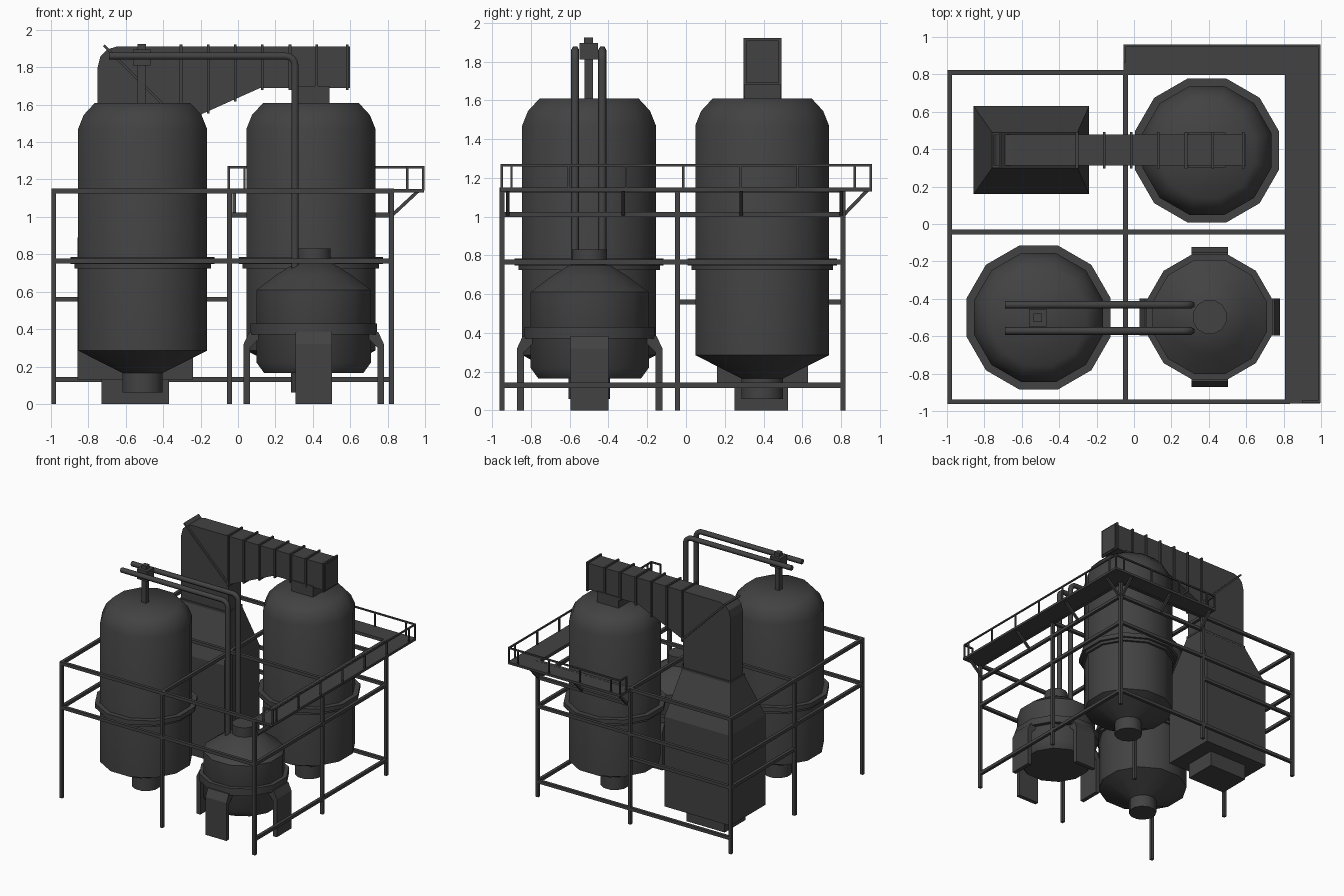
import bpy, bmesh, math
from mathutils import Vector

if "Cube" in bpy.data.objects:
    bpy.data.objects.remove(bpy.data.objects["Cube"])

steel = bpy.data.materials.new("dark_steel")
steel.use_nodes = True
STEEL_RGBA = (0.055, 0.055, 0.055, 1)
steel.diffuse_color = STEEL_RGBA
steel.node_tree.nodes["Principled BSDF"].inputs["Base Color"].default_value = STEEL_RGBA


def finish(name, bm, smooth=False):
    bmesh.ops.recalc_face_normals(bm, faces=bm.faces)
    mesh = bpy.data.meshes.new(name)
    bm.to_mesh(mesh)
    bm.free()
    mesh.materials.append(steel)
    ob = bpy.data.objects.new(name, mesh)
    bpy.context.collection.objects.link(ob)
    if smooth:
        bpy.ops.object.select_all(action='DESELECT')
        ob.select_set(True)
        bpy.context.view_layer.objects.active = ob
        bpy.ops.object.shade_smooth_by_angle(angle=math.radians(50))
    return ob


def skin(bm, loops):
    """Join equal-length loops of points into a capped solid."""
    rings = [[bm.verts.new(p) for p in loop] for loop in loops]
    n = len(rings[0])
    for a, b in zip(rings, rings[1:]):
        for i in range(n):
            j = (i + 1) % n
            bm.faces.new((a[i], a[j], b[j], b[i]))
    bm.faces.new(rings[0])
    bm.faces.new(rings[-1])


def rect(x0, x1, y0, y1, z):
    return [(x0, y0, z), (x1, y0, z), (x1, y1, z), (x0, y1, z)]


def box(bm, x0, x1, y0, y1, z0, z1):
    skin(bm, [rect(x0, x1, y0, y1, z0), rect(x0, x1, y0, y1, z1)])


def bar(bm, p, q, t):
    """Square bar between two points."""
    p, q = Vector(p), Vector(q)
    d = (q - p).normalized()
    side = d.cross((0, 0, 1) if abs(d.z) < 0.9 else (0, 1, 0)).normalized() * t / 2
    up = d.cross(side)
    skin(bm, [[c + side + up, c - side + up, c - side - up, c + side - up] for c in (p, q)])


def lathe(name, cx, cy, profile, sides=12):
    """Turn (flat-to-flat radius, height) pairs about a vertical axis."""
    bm = bmesh.new()
    k = 1 / math.cos(math.pi / sides)
    angles = [2 * math.pi * (i + 0.5) / sides for i in range(sides)]
    skin(bm, [[(cx + r * k * math.cos(a), cy + r * k * math.sin(a), z) for a in angles]
              for r, z in profile])
    return finish(name, bm, True)


def prism_y(bm, outline, y0, y1):
    skin(bm, [[(x, y, z) for x, z in outline] for y in (y0, y1)])


# Two tall tanks with support collars
TANK = [(.107, .06), (.107, .165), (.345, .285), (.345, 1.47), (.315, 1.545), (.255, 1.61)]
COLLAR = [(.365, .725), (.365, .748), (.385, .748), (.385, .785)]
for label, cx, cy in (("front", -.51, -.5), ("rear", .39, .393)):
    lathe(label + "_tank", cx, cy, TANK)
    lathe(label + "_tank_collar", cx, cy, COLLAR)

# Small reactor vessel with ring and four bent legs
RX, RY = .405, -.497
lathe("reactor_vessel", RX, RY, [(.265, .165), (.305, .22), (.305, .61), (.2, .69), (.105, .75)])
lathe("reactor_outlet", RX, RY, [(.09, .7), (.09, .83)])
lathe("reactor_ring", RX, RY, [(.337, .37), (.337, .43)])
leg = [(.34, 0), (.375, 0), (.375, .32), (.345, .385), (.29, .385), (.29, .35), (.34, .3)]
bm = bmesh.new()
for i in range(4):
    c, s = round(math.cos(i * math.pi / 2)), round(math.sin(i * math.pi / 2))
    skin(bm, [[(RX + c * r - s * w, RY + s * r + c * w, z) for r, z in leg] for w in (-.098, .098)])
finish("reactor_legs", bm)

# Twin transfer pipes with rounded elbows
for label, y in (("front", -.572), ("rear", -.432)):
    cu = bpy.data.curves.new(label + "_transfer_pipe", 'CURVE')
    cu.dimensions = '3D'
    cu.bevel_depth = .021
    cu.bevel_resolution = 1
    cu.use_fill_caps = True
    sp = cu.splines.new('POLY')
    bend = [(.255 + .05 * math.sin(a), 1.81 + .05 * math.cos(a))
            for a in (i * math.pi / 8 for i in range(5))]
    path = [(-.69, 1.86)] + bend + [(.305, .7)]
    sp.points.add(len(path) - 1)
    for pt, (x, z) in zip(sp.points, path):
        pt.co = (x, y, z, 1)
    cu.materials.append(steel)
    bpy.context.collection.objects.link(bpy.data.objects.new(cu.name, cu))

# Valve stem on the front tank
bm = bmesh.new()
for half, z0, z1 in ((.021, 1.6, 1.82), (.047, 1.81, 1.895), (.023, 1.89, 1.925)):
    box(bm, -.515 - half, -.515 + half, -.502 - half, -.502 + half, z0, z1)
finish("tank_valve", bm)

# Hopper tapering into the duct, on a pedestal
bm = bmesh.new()
skin(bm, [rect(-.857, -.24, .16, .63, .13), rect(-.857, -.24, .16, .63, .89),
          rect(-.755, -.305, .305, .485, 1.26)])
finish("hopper", bm)
bm = bmesh.new()
box(bm, -.73, -.37, .25, .525, 0, .14)
finish("hopper_pedestal", bm)

# Overhead duct: riser, curved elbow, taper and straight run
bm = bmesh.new()
prism_y(bm, [(-.75, 1.25), (-.31, 1.25), (-.305, 1.5), (.12, 1.69), (.6, 1.69), (.6, 1.91),
             (-.65, 1.91), (-.7, 1.895), (-.735, 1.86), (-.75, 1.8)], .312, .478)
box(bm, .29, .49, .302, .488, 1.6, 1.7)
finish("overhead_duct", bm)

# Duct flanges, with a diagonal one at the elbow
bm = bmesh.new()
for x in (-.305, -.16, -.015, .13, .278, .422, .585):
    low = 1.69 - max(0, .12 - x) * .447
    box(bm, x - .007, x + .007, .297, .493, low - .012, 1.922)
prism_y(bm, [(-.722, 1.912), (-.712, 1.922), (-.295, 1.505), (-.305, 1.495)], .297, .493)
box(bm, -.76, -.3, .3, .49, 1.25, 1.268)
finish("duct_flanges", bm)

# Support frame: posts and horizontal beams
XS, YS, T = (-.985, -.045, .82), (-.95, -.043, .81), .026
bm = bmesh.new()
for x in XS:
    for y in YS:
        bar(bm, (x, y, 0), (x, y, 1.14), T)
finish("frame_posts", bm)
bm = bmesh.new()


def along_x(y, z, a=0, b=2):
    bar(bm, (XS[a] - T / 2, YS[y], z), (XS[b] + T / 2, YS[y], z), T)


def along_y(x, z, a=0, b=2):
    bar(bm, (XS[x], YS[a] - T / 2, z), (XS[x], YS[b] + T / 2, z), T)


for i in range(3):
    along_x(i, 1.138)
    along_y(i, 1.138)
for i in (0, 2):
    along_x(i, .765)
    along_y(i, .765)
along_x(2, .13)
along_y(2, .13)
along_x(2, .56, 0, 1)
along_y(0, .56, 1, 2)
along_x(2, 1.01, 1, 2)
along_y(2, 1.01)
finish("frame_beams", bm)

# L-shaped walkway deck
bm = bmesh.new()
skin(bm, [[(x, y, z) for x, y in ((.81, -.96), (.995, -.96), (.995, .96), (-.055, .96),
                                  (-.055, .8), (.81, .8))] for z in (1.13, 1.15)])
finish("walkway_deck", bm)

# Walkway railing
R, E, TOP = .012, .99, 1.265
bm = bmesh.new()
for p, q in (((.905, -.95), (E, -.95)), ((E, -.95), (E, .953)), ((E, .953), (-.05, .953)),
             ((-.05, .953), (-.05, .87))):
    bar(bm, (*p, TOP), (*q, TOP), R)
stands = [(E, -.9 + i * .295) for i in range(7)]
stands += [(.905 - i * .29, .953) for i in range(4)]
stands += [(.905, -.95), (E, -.95), (E, .953), (-.05, .953), (-.05, .87)]
for x, y in stands:
    bar(bm, (x, y, 1.14), (x, y, TOP + R / 2), R)
finish("walkway_railing", bm)

# Diagonal braces under the walkway
bm = bmesh.new()
for y in (-.92, -.325, .285, .8):
    bar(bm, (.82, y, 1.005), (.965, y, 1.14), .018)
for x in (-.02, .4, .81):
    bar(bm, (x, .81, 1.005), (x, .94, 1.14), .018)
finish("walkway_braces", bm)
